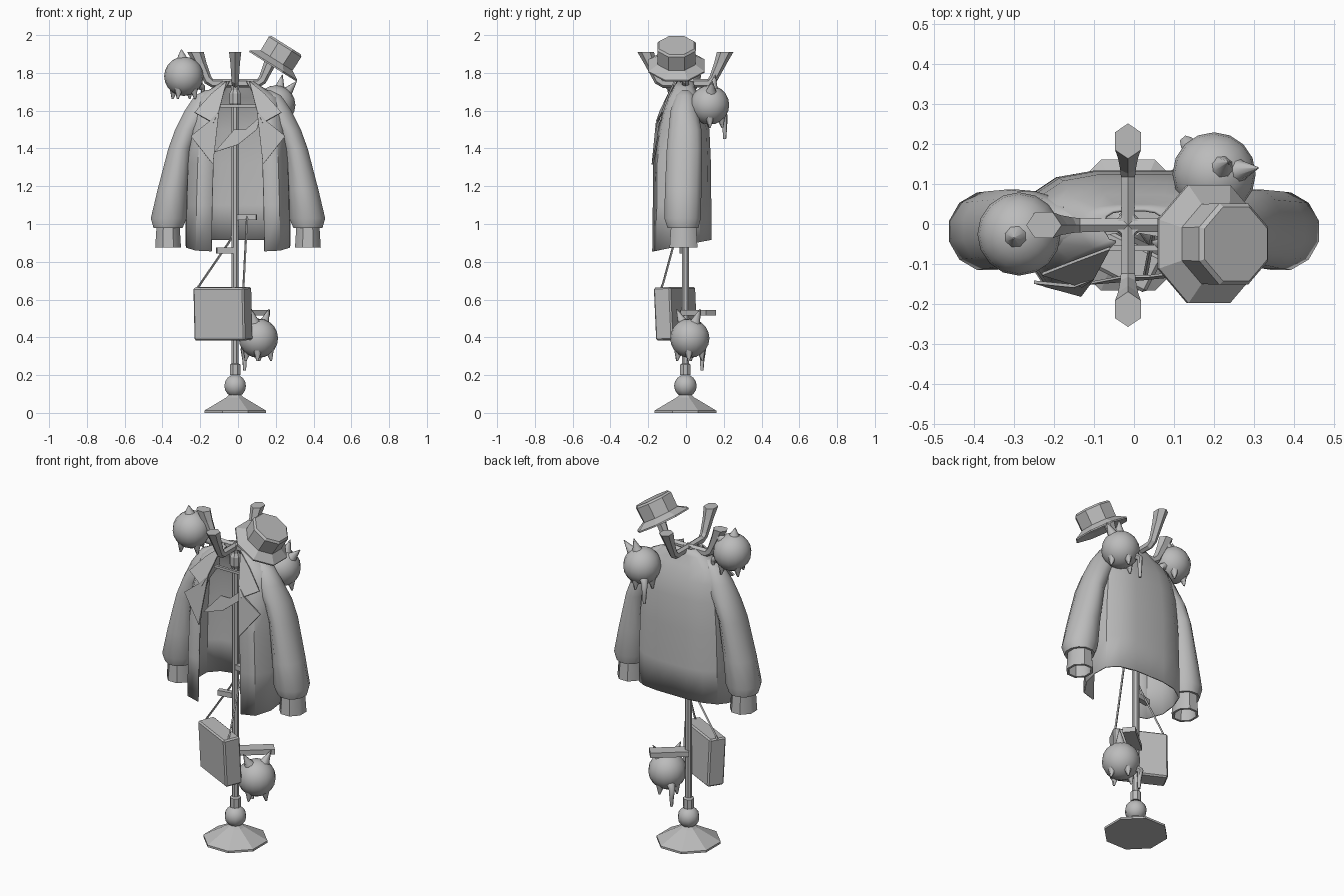
import bpy, bmesh, math
from mathutils import Vector, Matrix

if "Cube" in bpy.data.objects:
    bpy.data.objects.remove(bpy.data.objects["Cube"])

grey = bpy.data.materials.new("plain grey")
grey.use_nodes = True
grey.diffuse_color = (0.5, 0.5, 0.5, 1)
grey.node_tree.nodes["Principled BSDF"].inputs["Base Color"].default_value = (0.5, 0.5, 0.5, 1)


def finish(name, bm, smooth=None, thick=0):
    bmesh.ops.recalc_face_normals(bm, faces=bm.faces)
    me = bpy.data.meshes.new(name)
    bm.to_mesh(me)
    bm.free()
    me.materials.append(grey)
    ob = bpy.data.objects.new(name, me)
    bpy.context.collection.objects.link(ob)
    if smooth:
        bpy.ops.object.select_all(action='DESELECT')
        ob.select_set(True)
        bpy.context.view_layer.objects.active = ob
        bpy.ops.object.shade_smooth_by_angle(angle=math.radians(smooth))
    if thick:
        mod = ob.modifiers.new("cloth", 'SOLIDIFY')
        mod.thickness = thick
        mod.offset = 0
    return ob


def skin(bm, rings, closed=True, caps=True):
    """Bridge successive rings of points with quads."""
    vs = [[bm.verts.new(p) for p in r] for r in rings]
    n = len(vs[0])
    for a, b in zip(vs, vs[1:]):
        for i in range(n if closed else n - 1):
            j = (i + 1) % n
            bm.faces.new((a[i], a[j], b[j], b[i]))
    if closed and caps:
        bm.faces.new(vs[0])
        bm.faces.new(vs[-1])


def ring(c, rx, ry, n, u=Vector((1, 0, 0)), v=Vector((0, 1, 0)), turn=0.0):
    c = Vector(c)
    angles = [2 * math.pi * i / n + turn for i in range(n)]
    return [c + u * rx * math.cos(a) + v * ry * math.sin(a) for a in angles]


def lathe(name, profile, n, matrix, smooth=None, caps=True):
    bm = bmesh.new()
    turn = math.pi / n
    skin(bm, [ring((0, 0, z), r, r, n, turn=turn) for r, z in profile], caps=caps)
    bm.transform(matrix)
    return finish(name, bm, smooth)


def tube(bm, path, radii, n=6):
    """Tapering tube through a list of points."""
    pts = [Vector(p) for p in path]
    rings = []
    for i, p in enumerate(pts):
        d = (pts[min(i + 1, len(pts) - 1)] - pts[max(i - 1, 0)]).normalized()
        u = d.cross(Vector((0.3, 0.9, 0.1))).normalized()
        rings.append(ring(p, radii[i], radii[i], n, u, d.cross(u)))
    skin(bm, rings)


def box(name, size, matrix, bevel=0.0):
    bm = bmesh.new()
    bmesh.ops.create_cube(bm, size=1, matrix=matrix @ Matrix.Diagonal((*size, 1)))
    if bevel:
        bmesh.ops.bevel(bm, geom=bm.edges[:], offset=bevel, segments=1, affect='EDGES')
    return finish(name, bm)


# Stand: base, ball, pole and collars
AXIS = Matrix.Translation((-0.015, -0.003, 0))
lathe("base", [(0.177, 0), (0.177, 0.012), (0.05, 0.082), (0.03, 0.1)], 8, AXIS)
ball = [(0.06 * math.sin(t * math.pi / 8), 0.143 - 0.06 * math.cos(t * math.pi / 8)) for t in range(1, 8)]
lathe("ball", ball, 10, AXIS, 40)
lathe("lower_collar", [(0.03, 0.2), (0.03, 0.255), (0.02, 0.262)], 8, AXIS)
lathe("pole", [(0.02, 0.2), (0.02, 1.74)], 8, AXIS)
lathe("upper_collar", [(0.022, 1.62), (0.033, 1.64), (0.033, 1.69), (0.022, 1.71), (0.028, 1.76)], 8, AXIS)

# Four flared hooks around the top
for i, side in enumerate(("left", "back", "right", "front")):
    bm = bmesh.new()
    section = [(0.0, 1.745, 0.022), (0.12, 1.745, 0.024), (0.145, 1.765, 0.026), (0.185, 1.85, 0.034), (0.21, 1.91, 0.044)]
    rings = []
    for k, (r, z, s) in enumerate(section):
        out = Vector((0, 0, 1)) if k < 2 else Vector((-0.6, 0, 0.8)) if k == 2 else Vector((-1, 0, 0))
        rings.append(ring((r, 0, z), s * 0.85, s, 6, Vector((0, 1, 0)), out, math.pi / 6))
    skin(bm, rings)
    bm.transform(AXIS @ Matrix.Rotation(i * math.pi / 2, 4, 'Z'))
    finish(side + "_hook", bm)

# Small pegs on the pole
for name, z, deg, length, width in (("low_peg", 0.53, 40, 0.21, 0.07), ("middle_peg", 0.86, 190, 0.1, 0.03),
                                    ("high_peg", 1.035, -10, 0.115, 0.03)):
    m = AXIS @ Matrix.Rotation(math.radians(deg), 4, 'Z') @ Matrix.Translation((length / 2, 0, z))
    box(name, (length, width, 0.03), m)

# Jacket body: open-fronted shell, levels are (z, half width, back, front, half opening)
levels = [(0.89, 0.275, 0.13, -0.175, 0.14), (1.1, 0.272, 0.13, -0.172, 0.136), (1.32, 0.265, 0.128, -0.17, 0.13),
          (1.5, 0.25, 0.12, -0.145, 0.125), (1.6, 0.235, 0.1, -0.12, 0.11), (1.67, 0.21, 0.07, -0.095, 0.09),
          (1.72, 0.13, 0.045, -0.065, 0.065), (1.755, 0.075, 0.035, -0.045, 0.045)]
rings = []
for k, (z, a, yb, yf, o) in enumerate(levels):
    half = [(o, yf), (o + (a - o) * 0.6, yf * 0.88), (a * 0.98, yf * 0.45), (a, 0), (a * 0.93, yb * 0.55),
            (a * 0.7, yb * 0.87), (a * 0.35, yb)]
    row = half + [(0, yb)] + [(-x, y) for x, y in reversed(half)]
    hem = 0.03 if k == 0 else 0
    rings.append([Vector((x, y, z + hem * y / 0.15)) for x, y in row])
bm = bmesh.new()
skin(bm, rings, closed=False)
finish("jacket_body", bm, 40, 0.008)

# Sleeves and cuffs, rows are (x, y, z, x radius, y radius)
sleeve = [(0.14, -0.005, 1.71, 0.03, 0.02), (0.175, -0.005, 1.68, 0.055, 0.05), (0.205, -0.01, 1.6, 0.08, 0.075),
          (0.265, -0.005, 1.5, 0.07, 0.09), (0.305, -0.008, 1.4, 0.066, 0.097), (0.345, -0.015, 1.18, 0.084, 0.1),
          (0.367, -0.018, 1.03, 0.098, 0.1), (0.37, -0.016, 0.98, 0.08, 0.085)]
cuff = [(0.37, -0.013, 0.99, 0.066, 0.072), (0.37, -0.013, 0.875, 0.074, 0.08), (0.37, -0.013, 0.875, 0.06, 0.066),
        (0.37, -0.013, 0.95, 0.055, 0.06)]
for s, side in ((1, "left"), (-1, "right")):
    for part, rows, n in (("sleeve", sleeve, 12), ("cuff", cuff, 8)):
        bm = bmesh.new()
        skin(bm, [ring((s * x, y, z), rx, ry, n, turn=math.pi / n) for x, y, z, rx, ry in rows])
        finish(f"{side}_{part}", bm, 45)
    # Lapel in two plates meeting at the notch
    collar = [(0.06, -0.06, 1.755), (0.14, -0.09, 1.69), (0.23, -0.125, 1.59), (0.13, -0.155, 1.535), (0.1, -0.135, 1.6)]
    lapel = [(0.1, -0.135, 1.6), (0.15, -0.155, 1.545), (0.25, -0.145, 1.465), (0.132, -0.178, 1.315)]
    for part, pts in (("collar", collar), ("lapel", lapel)):
        bm = bmesh.new()
        bm.faces.new([bm.verts.new((s * x, y, z)) for x, y, z in pts])
        finish(f"{side}_{part}", bm, thick=0.008)

# Folded flap across the open chest
bm = bmesh.new()
flap = [(-0.125, -0.15, 1.38), (-0.02, -0.13, 1.5), (0.04, -0.13, 1.5), (0.12, -0.12, 1.57), (0.1, -0.13, 1.5), (0, -0.14, 1.42)]
bm.faces.new([bm.verts.new(p) for p in flap])
finish("chest_flap", bm, thick=0.006)
box("hanger_bar", (0.22, 0.015, 0.015), Matrix.Translation((0, -0.06, 1.625)))

# Hat tilted over the left hook
tilt = Matrix.Translation((0.188, -0.05, 1.84)) @ Matrix.Rotation(math.radians(32), 4, 'Y')
brim_and_crown = [(0.09, 0.01), (0.16, -0.008), (0.16, 0.0), (0.108, 0.03), (0.11, 0.115), (0.1, 0.126)]
lathe("hat", brim_and_crown, 8, tilt)

# Bag with its straps
turn = Matrix.Translation((-0.08, -0.055, 0.525)) @ Matrix.Rotation(math.radians(-27), 4, 'Z') @ Matrix.Rotation(0.05, 4, 'X')
box("bag", (0.3, 0.1, 0.28), turn, 0.008)
for name, path in (("back_strap", [(-0.215, 0.01, 0.66), (-0.05, 0.0, 0.9), (0.0, 0.0, 0.99)]),
                   ("front_strap", [(0.025, -0.16, 0.58), (0.03, -0.12, 0.69), (0.048, -0.025, 1.04)])):
    bm = bmesh.new()
    tube(bm, path, [0.006] * 3, 4)
    finish(name, bm)


# Round cats: body, pointed ears, stubby feet and a hanging tail
def cat(name, centre, ears, tail, yaw):
    c = Vector(centre)
    bm = bmesh.new()
    bmesh.ops.create_uvsphere(bm, u_segments=16, v_segments=10, radius=0.104, matrix=Matrix.Translation(c))
    for tip in map(Vector, ears):
        d = (tip - c).normalized()
        tube(bm, [c + d * 0.075, c + d * 0.105, tip], [0.042, 0.024, 0.002], 8)
    for k in range(4):
        a = yaw + math.pi / 4 + k * math.pi / 2
        out = Vector((math.cos(a), math.sin(a), 0))
        tube(bm, [c + out * 0.058 + Vector((0, 0, -0.06)), c + out * 0.068 + Vector((0, 0, -0.12))], [0.026, 0.005], 6)
    t = Vector(tail)
    out = Vector((t.x - c.x, t.y - c.y, 0)).normalized()
    tube(bm, [c + out * 0.07 - Vector((0, 0, 0.04)), c + out * 0.105 - Vector((0, 0, 0.06)),
              t + Vector((0, 0, 0.05)), t], [0.025, 0.018, 0.012, 0.008], 6)
    finish(name, bm, 60)


cat("right_cat", (-0.287, -0.025, 1.782), [(-0.3, -0.035, 1.925), (-0.205, 0.02, 1.905)], (-0.185, 0.01, 1.665), 0.3)
cat("left_cat", (0.2, 0.125, 1.63), [(0.235, 0.155, 1.79), (0.31, 0.14, 1.755)], (0.13, 0.205, 1.45), 0.8)
cat("low_cat", (0.108, 0.02, 0.395), [(0.07, -0.05, 0.55), (0.165, 0.075, 0.55)], (0.035, 0.085, 0.225), 0.7)
